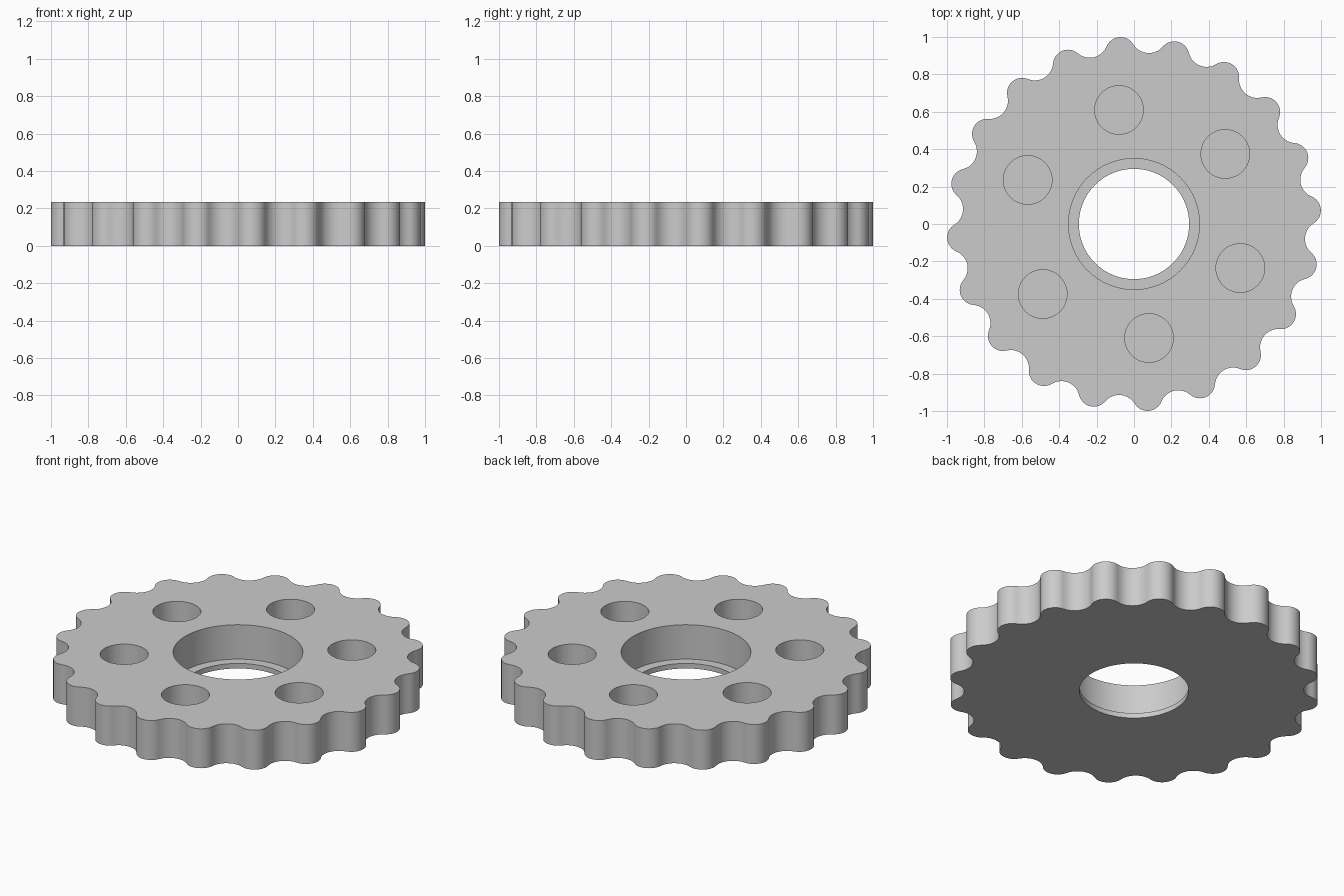
import bpy, bmesh, math
from mathutils import Vector

if "Cube" in bpy.data.objects:
    bpy.data.objects.remove(bpy.data.objects["Cube"])

LOBES, PHASE = 20, math.radians(4.5)
HEIGHT, FLOOR = 0.235, 0.03        # plate thickness, material left under the recesses
LOBE_C, LOBE_R = 0.922, 0.08       # lobe arc centre distance and radius
VALLEY = 0.917                     # distance to the bottom of each valley

grey = bpy.data.materials.new("grey")
grey.diffuse_color = (0.6, 0.6, 0.6, 1)
grey.use_nodes = True
grey.node_tree.nodes["Principled BSDF"].inputs["Base Color"].default_value = grey.diffuse_color


def polar(r, a):
    return Vector((r * math.cos(a), r * math.sin(a)))


def arc(centre, r, a0, a1, n):
    return [centre + polar(r, a0 + (a1 - a0) * i / n) for i in range(n + 1)]


def make_object(name, bm):
    bmesh.ops.recalc_face_normals(bm, faces=bm.faces)
    mesh = bpy.data.meshes.new(name)
    bm.to_mesh(mesh)
    bm.free()
    mesh.materials.append(grey)
    obj = bpy.data.objects.new(name, mesh)
    bpy.context.collection.objects.link(obj)
    return obj


def add_stack(bm, centre, rings, n):
    """Closed turned solid from (radius, z) rings."""
    loops = [[bm.verts.new((*(centre + polar(r, math.tau * i / n)), z)) for i in range(n)]
             for r, z in rings]
    for a, b in zip(loops, loops[1:]):
        for i in range(n):
            j = (i + 1) % n
            bm.faces.new((a[i], a[j], b[j], b[i]))
    bm.faces.new(loops[0][::-1])
    bm.faces.new(loops[-1])


# Wavy outline: convex lobe arcs joined by tangent concave arcs
half = math.pi / LOBES
side, along = LOBE_C * math.sin(half), LOBE_C * math.cos(half)
gap = VALLEY - along
valley_r = (side**2 + gap**2 - LOBE_R**2) / (2 * (LOBE_R - gap))
turn = math.atan2(side, VALLEY + valley_r - along)   # direction between the arc centres
outline = []
for k in range(LOBES):
    a = PHASE + 2 * half * k
    sweep = half + turn
    outline += arc(polar(LOBE_C, a), LOBE_R, a - sweep, a + sweep, 16)
    v = a + half
    outline += arc(polar(VALLEY + valley_r, v), valley_r,
                   v + math.pi + turn, v + math.pi - turn, 10)[1:-1]

# Plate
bm = bmesh.new()
base = bm.faces.new([bm.verts.new((p.x, p.y, 0)) for p in outline])
top = bmesh.ops.extrude_face_region(bm, geom=[base], use_keep_orig=True)
bmesh.ops.translate(bm, vec=(0, 0, HEIGHT),
                    verts=[g for g in top["geom"] if isinstance(g, bmesh.types.BMVert)])
plate = make_object("scalloped_plate", bm)

# Stepped centre bore and six blind holes
bm = bmesh.new()
add_stack(bm, Vector((0, 0)),
          [(0.295, -0.1), (0.295, FLOOR), (0.35, FLOOR), (0.35, HEIGHT + 0.1)], 96)
for k in range(6):
    add_stack(bm, polar(0.615, math.radians(37.5 + 60 * k)),
              [(0.13, FLOOR), (0.13, HEIGHT + 0.1)], 48)
cutter = make_object("hole_cutter", bm)
cutter.hide_render = True

cut = plate.modifiers.new("holes", "BOOLEAN")
cut.operation, cut.solver, cut.object = "DIFFERENCE", "EXACT", cutter
bpy.context.view_layer.objects.active = plate
plate.select_set(True)
cutter.select_set(False)
bpy.ops.object.modifier_apply(modifier=cut.name)
bpy.data.objects.remove(cutter)
bpy.ops.object.shade_smooth_by_angle(angle=math.radians(35))
